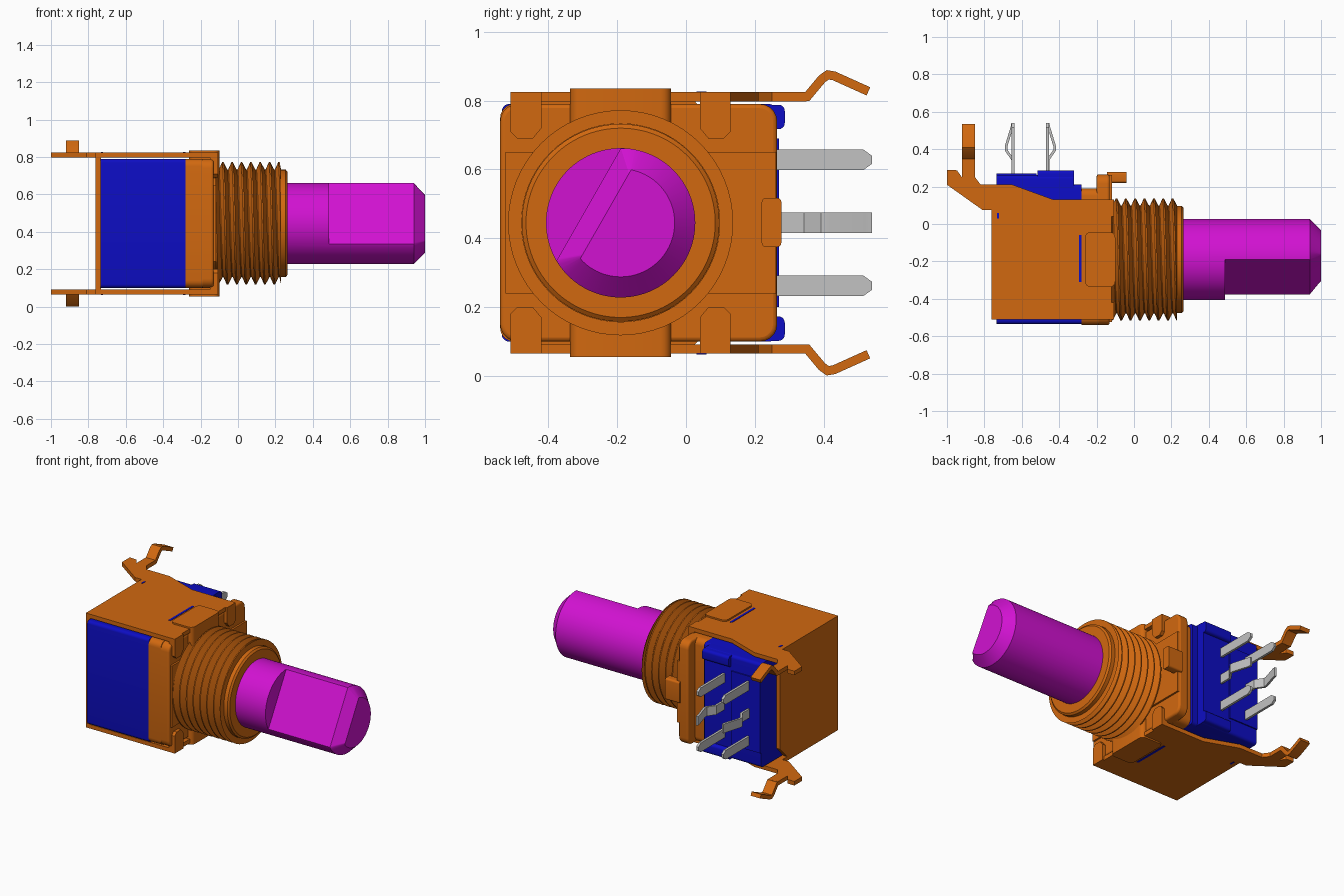
import bpy, bmesh, math
from mathutils import Vector

if "Cube" in bpy.data.objects:
    bpy.data.objects.remove(bpy.data.objects["Cube"], do_unlink=True)

YC, ZC = -0.19, 0.445      # shaft axis
TAU = 2 * math.pi


def material(name, rgb):
    m = bpy.data.materials.new(name)
    m.use_nodes = True
    m.diffuse_color = (*rgb, 1)
    m.node_tree.nodes["Principled BSDF"].inputs["Base Color"].default_value = (*rgb, 1)
    return m


ORANGE = material("orange metal", (0.64, 0.14, 0.005))
BLUE = material("blue plastic", (0.004, 0.004, 0.55))
MAGENTA = material("magenta shaft", (0.64, 0.006, 0.64))
GREY = material("grey pins", (0.54, 0.54, 0.54))


def finish(name, bm, mat, bevel=0):
    bmesh.ops.remove_doubles(bm, verts=bm.verts, dist=1e-5)
    bmesh.ops.dissolve_degenerate(bm, edges=bm.edges, dist=1e-5)
    bmesh.ops.recalc_face_normals(bm, faces=bm.faces)
    me = bpy.data.meshes.new(name)
    bm.to_mesh(me)
    bm.free()
    me.polygons.foreach_set("use_smooth", [True] * len(me.polygons))
    me.set_sharp_from_angle(angle=math.radians(30))
    me.materials.append(mat)
    ob = bpy.data.objects.new(name, me)
    bpy.context.collection.objects.link(ob)
    if bevel:
        mod = ob.modifiers.new("rounded edges", 'BEVEL')
        mod.width, mod.segments, mod.limit_method = bevel, 3, 'ANGLE'
    return ob


def loft(name, rings, mat, caps=True, bevel=0):
    """Skin closed rings of equal point count."""
    bm = bmesh.new()
    vs = [[bm.verts.new(p) for p in r] for r in rings]
    n = len(vs[0])
    for a, b in zip(vs, vs[1:]):
        for i in range(n):
            bm.faces.new((a[i], a[(i + 1) % n], b[(i + 1) % n], b[i]))
    if caps:
        bm.faces.new(vs[0])
        bm.faces.new(vs[-1])
    return finish(name, bm, mat, bevel)


def prism(name, pts, axis, lo, hi, mat, bevel=0):
    """Extrude a 2D outline along x (y,z), y (x,z) or z (x,y)."""
    place = {'x': lambda p, t: (t, p[0], p[1]),
             'y': lambda p, t: (p[0], t, p[1]),
             'z': lambda p, t: (p[0], p[1], t)}[axis]
    return loft(name, [[place(p, t) for p in pts] for t in (lo, hi)], mat, bevel=bevel)


def rounded(a0, a1, b0, b1, r=0, seg=5):
    """Rectangle outline with rounded corners."""
    if not r:
        return [(a0, b0), (a1, b0), (a1, b1), (a0, b1)]
    out = []
    for k, (a, b) in enumerate(((a1 - r, b1 - r), (a0 + r, b1 - r), (a0 + r, b0 + r), (a1 - r, b0 + r))):
        for i in range(seg + 1):
            t = (k + i / seg) * TAU / 4
            out.append((a + r * math.cos(t), b + r * math.sin(t)))
    return out


def box(name, x, y, z, mat, r=0, bevel=0):
    return prism(name, rounded(*y, *z, r), 'x', *x, mat, bevel)


def strip(path, t):
    """Outline of a bent sheet of thickness t following a path."""
    path = [Vector(p) for p in path]
    left, right = [], []
    for i, p in enumerate(path):
        d0 = (p - path[max(i - 1, 0)]).normalized()
        d1 = (path[min(i + 1, len(path) - 1)] - p).normalized()
        d = (d0 + d1).normalized()
        c = max(d.dot(d1 if d1.length else d0), 0.5)
        n = Vector((-d.y, d.x)) * (t / 2 / c)
        left.append(tuple(p + n))
        right.append(tuple(p - n))
    return left + right[::-1]


# Shaft with an angled flat and chamfered end
def d_ring(x, r, d=9, n=96):
    nrm = Vector((-0.868, 0.497))
    ring = []
    for i in range(n):
        p = Vector((math.cos(TAU * i / n), math.sin(TAU * i / n))) * r
        p -= nrm * max(p.dot(nrm) - d, 0)
        ring.append((x, YC + p.x, ZC + p.y))
    return ring


loft("shaft", [d_ring(0.2, 0.217), d_ring(0.487, 0.217), d_ring(0.487, 0.217, 0.107),
               d_ring(0.94, 0.217, 0.107), d_ring(1.0, 0.157, 0.05)], MAGENTA)

# Threaded bushing: smooth core and nose, with a helical thread around it
loft("bushing_core", [d_ring(x, r) for x, r in
                      ((-0.15, 0.283), (0.255, 0.287), (0.265, 0.275))], ORANGE)
bm = bmesh.new()
pitch, seg = 0.05, 64
rows = []
for k in range(-1, 8):
    for f, r in ((0, 0.288), (0.1, 0.288), (0.45, 0.327), (0.6, 0.327)):
        row = []
        for j in range(seg + 1):
            a = TAU * j / seg
            x = min(max(-0.12 + pitch * (k + f + j / seg), -0.12), 0.23)
            row.append(bm.verts.new((x, YC + r * math.cos(a), ZC + r * math.sin(a))))
        rows.append(row)
for a, b in zip(rows, rows[1:]):
    for j in range(seg):
        bm.faces.new((a[j], a[j + 1], b[j + 1], b[j]))
finish("bushing_thread", bm, ORANGE)

# Front housing block, flange, and locating lug
box("front_block", (-0.28, -0.19), (-0.54, 0.19), (0.10, 0.79), ORANGE, 0.04)
box("front_flange", (-0.20, -0.13), (-0.54, 0.265), (0.10, 0.79), ORANGE, 0.05, 0.012)
box("flange_pad", (-0.14, -0.118), (-0.525, 0.262), (0.24, 0.65), ORANGE)
box("locating_lug", (-0.145, -0.04), (0.22, 0.277), (0.375, 0.517), ORANGE, 0.012)

# Blue switch body
box("switch_body", (-0.735, -0.28), (-0.535, 0.21), (0.10, 0.79), BLUE, 0.02)
box("rear_slab", (-0.735, -0.32), (0.1, 0.262), (0.10, 0.79), BLUE, 0.02)
prism("rear_step", rounded(-0.735, -0.52, 0.2, 0.69), 'y', 0.2, 0.27, BLUE)

# Metal bracket: back plate, then mirrored top and bottom plates
prism("back_plate", [(-0.51, 0.065), (0.0, 0.065), (0.10, 0.17), (0.10, 0.72), (0.0, 0.825), (-0.51, 0.825)],
      'x', -0.762, -0.733, ORANGE)
outline = [(-0.762, -0.51), (-0.12, -0.51), (-0.12, 0.13), (-0.43, 0.13), (-0.65, 0.21), (-0.82, 0.21),
           (-0.85, 0.25), (-0.85, 0.35), (-0.92, 0.35), (-0.92, 0.25), (-0.945, 0.285), (-0.96, 0.29),
           (-1.0, 0.29), (-1.0, 0.21), (-0.81, 0.075), (-0.762, 0.075)]
lug = [(0, 0.38), (0, 0.265), (0.02, 0.245), (0.065, 0.245), (0.09, 0.275), (0.09, 0.38)]
for s, side in ((1, "top"), (-1, "bottom")):
    def z(d):
        return ZC + s * d
    prism(side + "_plate", outline, 'z', z(0.353), z(0.380), ORANGE)
    # bent mounting leg with a rounded tip
    leg = [(0.33, 0.3665), (0.352, 0.3665), (0.395, 0.418), (0.412, 0.43), (0.43, 0.427), (0.53, 0.382)]
    prism(side + "_leg", strip([(y, z(d)) for y, d in leg], 0.026), 'x', -0.92, -0.85, ORANGE)
    # folded centre tab and the slot behind it
    prism(side + "_tab", rounded(-0.262, -0.10, -0.337, -0.043, 0.03), 'z', z(0.24), z(0.39), ORANGE)
    prism(side + "_slot", rounded(-0.295, -0.28, -0.31, -0.06), 'z', z(0.379), z(0.382), BLUE)
    prism(side + "_notch", rounded(-0.733, -0.722, 0.03, 0.06), 'z', z(0.379), z(0.382), BLUE)
    # hooked lugs gripping the flange
    for m, end in ((1, "front"), (-1, "rear")):
        pts = [(YC + m * (y - 0.32), z(d)) for y, d in lug]
        prism(side + "_" + end + "_lug", pts, 'x', -0.15, -0.108, ORANGE)
    # raised corner ridge at the rear of the switch body
    box(side + "_ridge", (-0.515, -0.32), (0.15, 0.287), sorted((z(0.272), z(0.343))), BLUE, 0.018)

# Terminal pins: straight outer ones, bent centre ones, in two mirrored rows
tip = [(0.2, -0.03), (0.515, -0.03), (0.54, -0.012), (0.54, 0.012), (0.515, 0.03), (0.2, 0.03)]
bent = [(0.095, 0.2), (0.095, 0.345), (0.13, 0.395), (0.13, 0.415), (0.098, 0.52), (0.095, 0.54)]
for m, row in ((-1, "left"), (1, "right")):
    xc = -0.554 + m * 0.092
    for k, dz in enumerate((-0.183, 0.183)):
        prism(f"{row}_pin_{k + 1}", [(y, ZC + dz + h) for y, h in tip],
              'x', xc - 0.008, xc + 0.008, GREY)
    prism(row + "_bent_pin", strip([(-0.554 + m * a, y) for a, y in bent], 0.014),
          'z', ZC - 0.03, ZC + 0.03, GREY)
